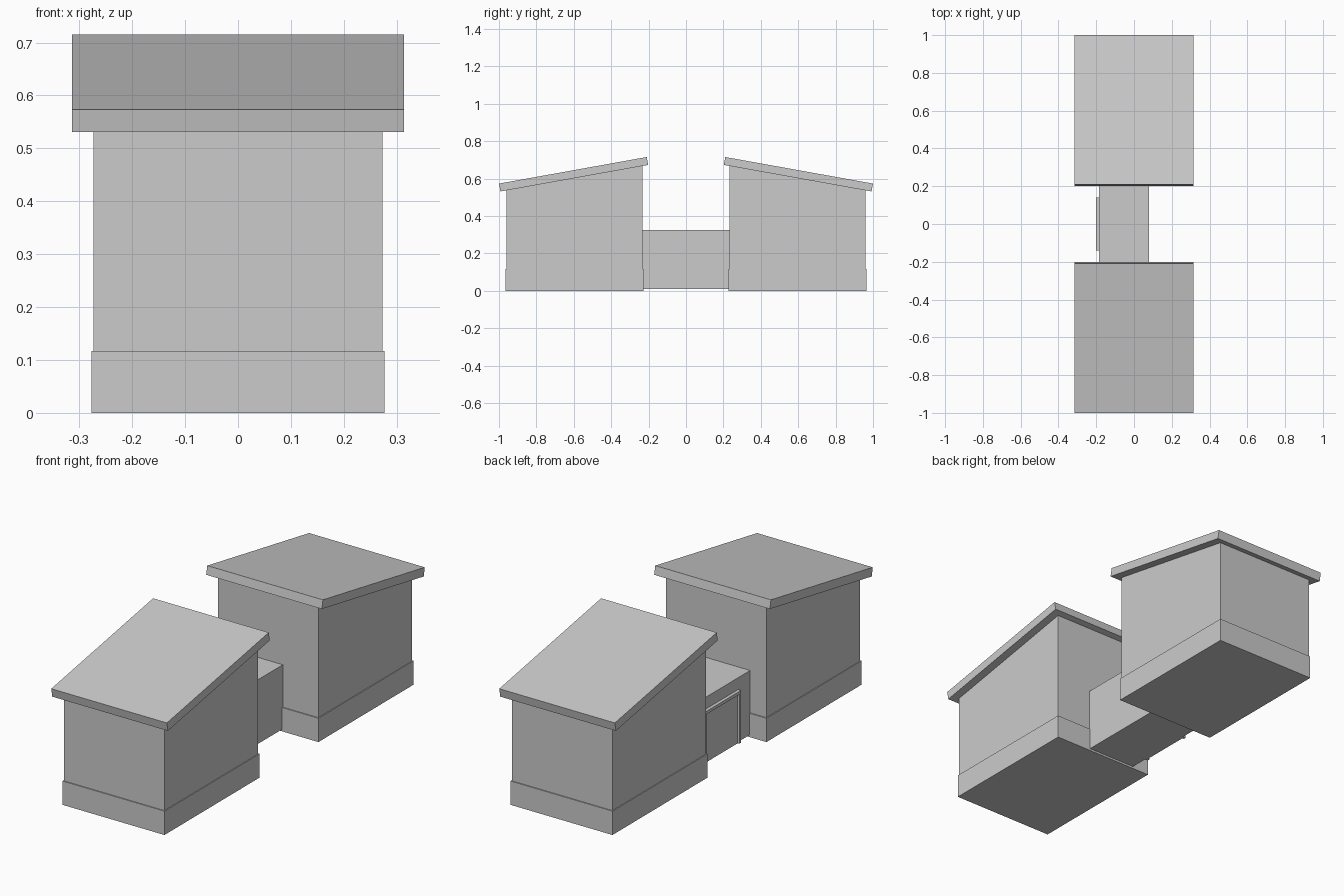
import bpy, bmesh

cube = bpy.data.objects.get("Cube")
if cube:
    bpy.data.objects.remove(cube, do_unlink=True)

grey = bpy.data.materials.new("plain_grey")
grey.use_nodes = True
colour = (0.6, 0.6, 0.6, 1)
grey.diffuse_color = colour
grey.node_tree.nodes["Principled BSDF"].inputs["Base Color"].default_value = colour


def extrude_x(name, profile, x0, x1):
    """Solid made by sweeping a (y, z) outline from x0 to x1."""
    bm = bmesh.new()
    face = bm.faces.new([bm.verts.new((x0, y, z)) for y, z in profile])
    swept = bmesh.ops.extrude_face_region(bm, geom=[face])["geom"]
    moved = [v for v in swept if isinstance(v, bmesh.types.BMVert)]
    bmesh.ops.translate(bm, verts=moved, vec=(x1 - x0, 0, 0))
    bmesh.ops.recalc_face_normals(bm, faces=bm.faces)
    mesh = bpy.data.meshes.new(name)
    bm.to_mesh(mesh)
    bm.free()
    mesh.materials.append(grey)
    obj = bpy.data.objects.new(name, mesh)
    bpy.context.collection.objects.link(obj)
    return obj


def box(name, x0, x1, y0, y1, z0, z1):
    return extrude_x(name, [(y0, z0), (y1, z0), (y1, z1), (y0, z1)], x0, x1)


# Two facing sheds: plinth, sloped walls and overhanging tilted roof
for side, s in (("front", -1), ("back", 1)):
    box(side + "_plinth", -0.277, 0.277, s * 0.966, s * 0.228, 0, 0.117)
    walls = [(0.961, 0.05), (0.233, 0.05), (0.233, 0.668), (0.961, 0.537)]
    roof = [(1.0, 0.573), (0.992, 0.531), (0.202, 0.673), (0.21, 0.715)]
    extrude_x(side + "_walls", [(s * y, z) for y, z in walls], -0.273, 0.273)
    extrude_x(side + "_roof", [(s * y, z) for y, z in roof], -0.314, 0.314)

# Low block linking the sheds
box("link_block", -0.185, 0.08, -0.235, 0.235, 0.01, 0.325)

# Framed hatch on the side of the link
box("hatch_panel", -0.192, -0.18, -0.13, 0.13, 0.01, 0.255)
box("hatch_frame_top", -0.201, -0.18, -0.14, 0.14, 0.252, 0.267)
for side, s in (("front", -1), ("back", 1)):
    box("hatch_frame_" + side, -0.201, -0.18, s * 0.14, s * 0.127, 0.01, 0.252)
